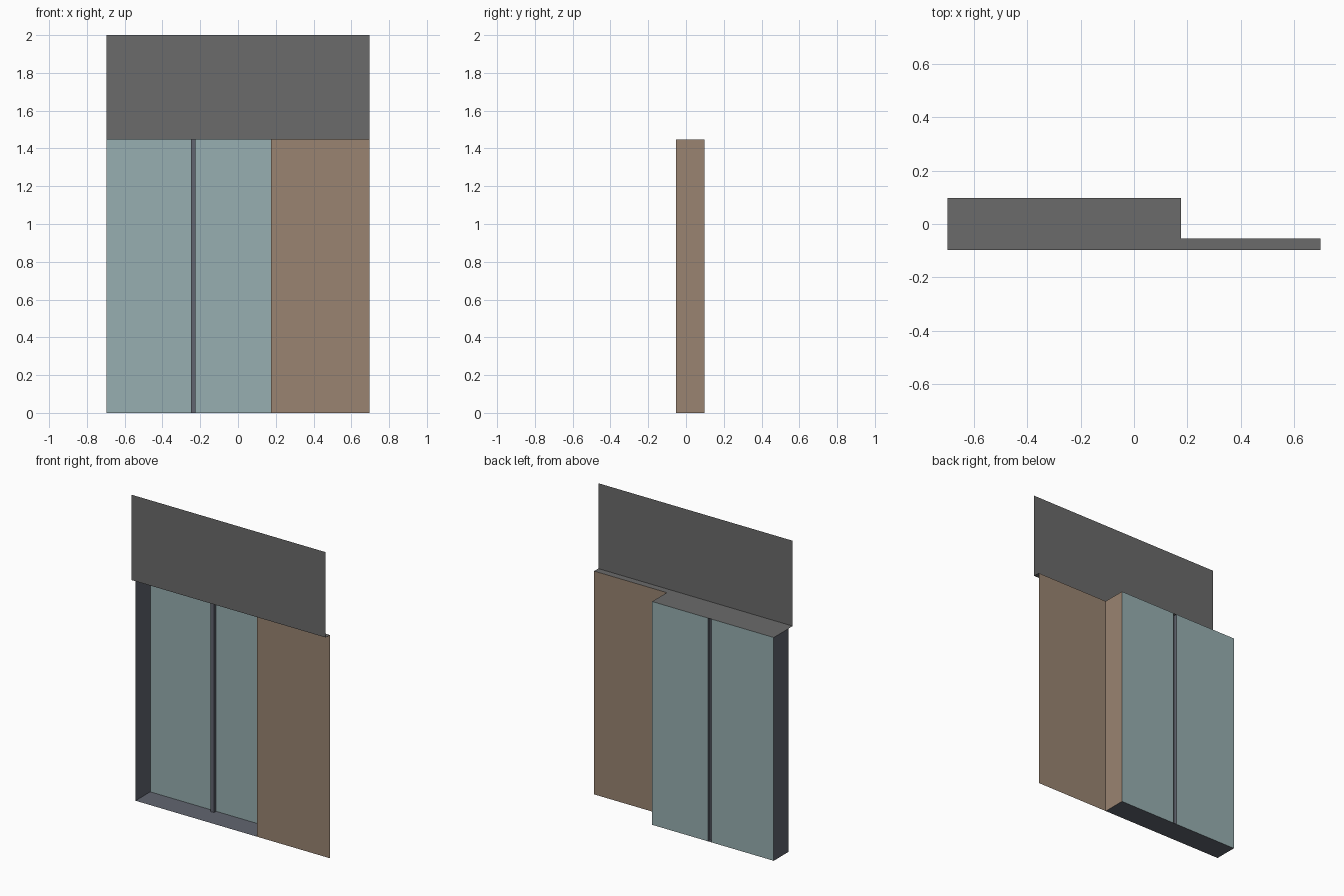
import bpy
from mathutils import Vector

if "Cube" in bpy.data.objects:
    bpy.data.objects.remove(bpy.data.objects["Cube"])

# Key dimensions
W, D, H, TOP = 0.697, 0.097, 1.447, 2.0    # half width, half depth, window head, top
FRONT = -0.054                             # face of the wall panel and recess
STEP = 0.175                               # where the window meets the wall panel
M0, M1, MY = -0.25, -0.225, 0.075          # mullion edges and front face


def material(name, rgb):
    m = bpy.data.materials.new(name)
    m.diffuse_color = (*rgb, 1)
    m.use_nodes = True
    m.node_tree.nodes["Principled BSDF"].inputs["Base Color"].default_value = m.diffuse_color
    return m


GLASS = material("glass_blue", (0.31, 0.43, 0.44))
BROWN = material("brown_cladding", (0.32, 0.23, 0.165))
FRAME = material("frame_grey", (0.12, 0.13, 0.16))
FASCIA = material("fascia_grey", (0.145, 0.145, 0.145))


def sheet(name, path, sweep, mat, closed=False):
    """Sweep an open path of points along a vector into a thin sheet."""
    pts = [Vector(p) for p in path]
    n = len(pts)
    verts = pts + [p + Vector(sweep) for p in pts]
    if closed:
        verts, faces = pts, [range(n)]
    else:
        faces = [(i, i + 1, n + i + 1, n + i) for i in range(n - 1)]
    me = bpy.data.meshes.new(name)
    me.from_pydata(verts, [], [tuple(f) for f in faces])
    me.materials.append(mat)
    ob = bpy.data.objects.new(name, me)
    bpy.context.collection.objects.link(ob)
    return ob


up = (0, 0, H)

# Upper fascia and the stepped ledge behind it
sheet("upper_fascia", [(-W, -D, H), (W, -D, H)], (0, 0, TOP - H), FASCIA)
sheet("ledge", [(-W, -D, H), (W, -D, H), (W, FRONT, H), (STEP, FRONT, H),
                (STEP, D, H), (-W, D, H)], up, FASCIA, closed=True)

# Brown wall panel with its return into the window bay
sheet("wall_panel", [(W, FRONT, 0), (STEP, FRONT, 0), (STEP, D, 0)], up, BROWN)

# Window panes either side of the mullion
sheet("left_pane", [(-W, D, 0), (M0, D, 0)], up, GLASS)
sheet("right_pane", [(M1, D, 0), (STEP, D, 0)], up, GLASS)

# Mullion: a channel projecting into the bay
sheet("mullion", [(M0, D, 0), (M0, MY, 0), (M1, MY, 0), (M1, D, 0)], up, FRAME)

# Side reveal and sill
sheet("side_reveal", [(-W, FRONT, 0), (-W, D, 0)], up, FRAME)
sheet("sill", [(-W, FRONT, 0), (STEP, FRONT, 0)], (0, D - FRONT, 0), FRAME)
